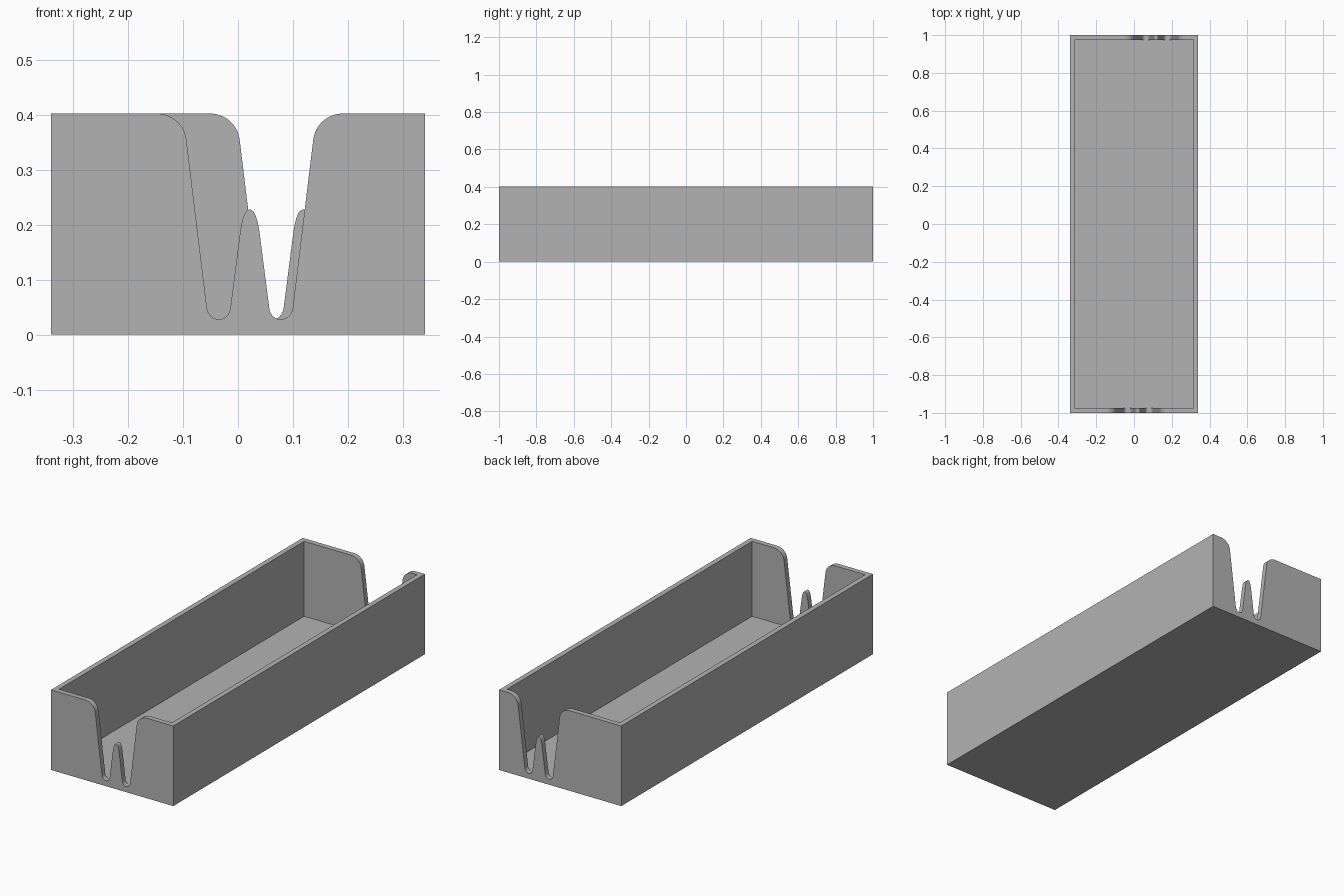
import bpy
import bmesh
from mathutils import Vector
from mathutils.geometry import interpolate_bezier

if "Cube" in bpy.data.objects:
    bpy.data.objects.remove(bpy.data.objects["Cube"])

HALF_X, HALF_Y, HEIGHT = 0.34, 1.0, 0.403
WALL, FLOOR = 0.026, 0.026

grey = bpy.data.materials.new("plain grey")
grey.diffuse_color = (0.45, 0.45, 0.45, 1)
grey.use_nodes = True
grey.node_tree.nodes["Principled BSDF"].inputs["Base Color"].default_value = grey.diffuse_color


def box(name, hx, hy, z0, z1):
    bm = bmesh.new()
    bmesh.ops.create_cube(bm, size=1)
    for v in bm.verts:
        v.co = (v.co.x * 2 * hx, v.co.y * 2 * hy, z0 + (v.co.z + 0.5) * (z1 - z0))
    return finish(bm, name)


def finish(bm, name):
    bmesh.ops.recalc_face_normals(bm, faces=bm.faces)
    mesh = bpy.data.meshes.new(name)
    bm.to_mesh(mesh)
    bm.free()
    mesh.materials.append(grey)
    ob = bpy.data.objects.new(name, mesh)
    bpy.context.collection.objects.link(ob)
    return ob


def curve(a, corner_a, corner_b, b, n=10):
    pts = [Vector((p[0], p[1], 0)) for p in (a, corner_a, corner_b, b)]
    return [(p.x, p.y) for p in interpolate_bezier(*pts, n)]


# Right half of the notch: centre finger, rounded valley, flared lip
half = curve((0, 0.228), (0.010, 0.228), (0.0155, 0.205), (0.0185, 0.18))
half += curve((0.0355, 0.048), (0.037, 0.037), (0.045, 0.028), (0.055, 0.028))
half += curve((0.057, 0.028), (0.067, 0.028), (0.0765, 0.037), (0.078, 0.048))
half += curve((0.1155, 0.355), (0.119, 0.384), (0.143, HEIGHT), (0.173, HEIGHT), 14)
half += [(0.173, 0.5)]
profile = [(-u, z) for u, z in reversed(half[1:])] + half


def notch(name, cx, y):
    bm = bmesh.new()
    face = bm.faces.new([bm.verts.new((cx + u, y - 0.05, z)) for u, z in profile])
    ext = bmesh.ops.extrude_face_region(bm, geom=[face])
    for v in ext["geom"]:
        if isinstance(v, bmesh.types.BMVert):
            v.co.y += 0.1
    return finish(bm, name)


# Open tray with a double notch in each end wall
tray = box("tray", HALF_X, HALF_Y, 0, HEIGHT)
cutters = [
    box("cavity_cutter", HALF_X - WALL, HALF_Y - WALL, FLOOR, 0.6),
    notch("front_notch_cutter", 0.0215, -HALF_Y),
    notch("back_notch_cutter", 0.1185, HALF_Y),
]
bpy.context.view_layer.objects.active = tray
tray.select_set(True)
for cutter in cutters:
    cutter.hide_render = True
    mod = tray.modifiers.new("cut", "BOOLEAN")
    mod.operation = "DIFFERENCE"
    mod.solver = "EXACT"
    mod.object = cutter
    bpy.ops.object.modifier_apply(modifier=mod.name)
    bpy.data.objects.remove(cutter)

bpy.ops.object.select_all(action="DESELECT")
tray.select_set(True)
bpy.ops.object.shade_smooth_by_angle(angle=0.6)
